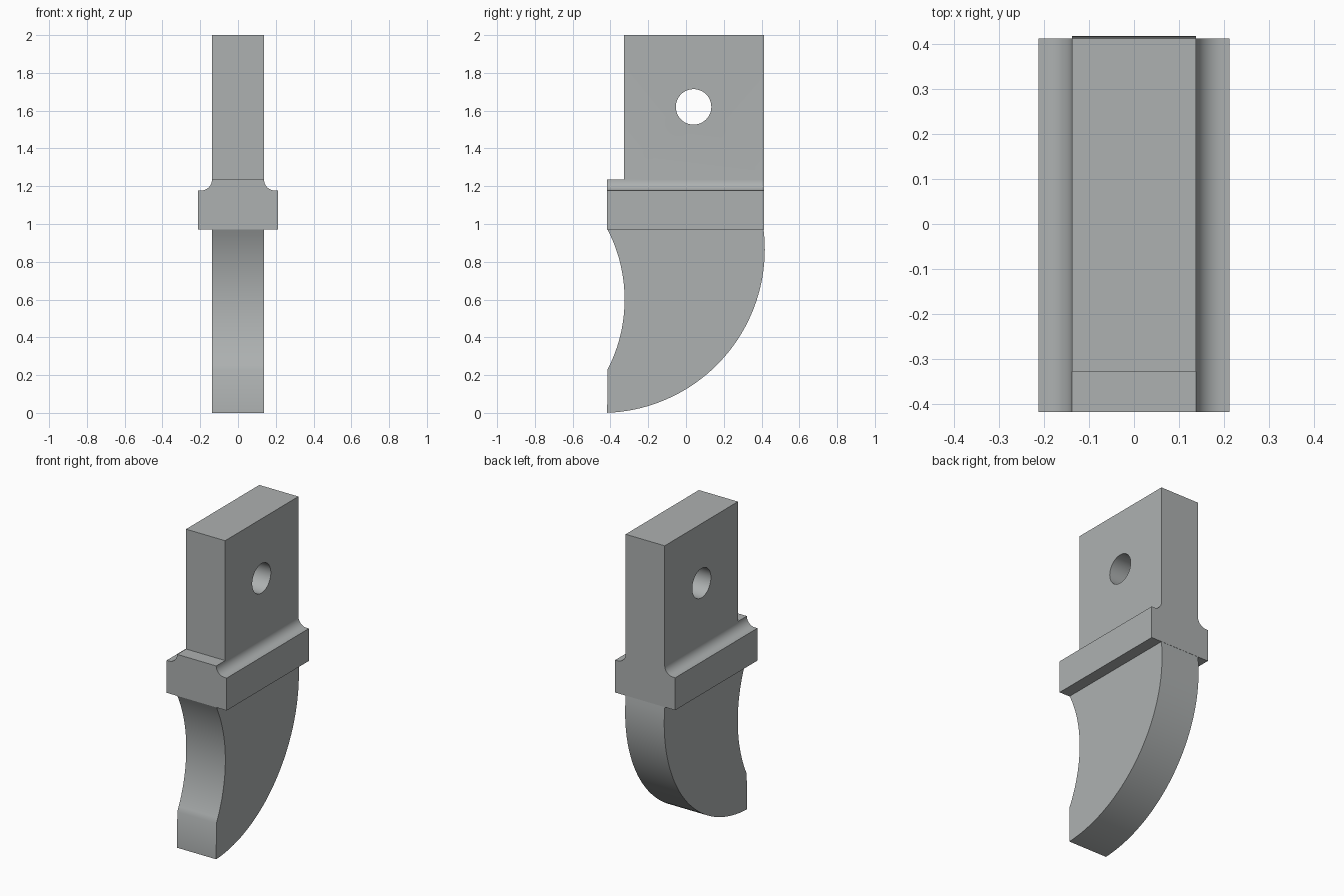
import bpy, bmesh, math
from mathutils import Vector

cube = bpy.data.objects.get("Cube")
if cube:
    bpy.data.objects.remove(cube, do_unlink=True)

steel = bpy.data.materials.new("grey steel")
steel.use_nodes = True
GREY = (0.42, 0.44, 0.44, 1)
steel.diffuse_color = GREY
steel.node_tree.nodes["Principled BSDF"].inputs["Base Color"].default_value = GREY

HALF = 0.138             # half thickness of shank and blade
COLLAR = 0.212           # half thickness of collar
FRONT, BACK = -0.417, 0.412
BOTTOM, LEDGE, TOP = 0.97, 1.235, 2.0


def arc(cu, cv, r, a0, a1, n):
    """Points on an arc, angles in degrees."""
    angles = [math.radians(a0 + (a1 - a0) * i / n) for i in range(n + 1)]
    return [(cu + r * math.cos(a), cv + r * math.sin(a)) for a in angles]


def extrude(name, profile, axis, lo, hi):
    """Prism from a profile in the plane across the given axis."""
    bm = bmesh.new()
    place = (lambda u, v: (lo, u, v)) if axis == "x" else (lambda u, v: (u, lo, v))
    face = bm.faces.new([bm.verts.new(place(u, v)) for u, v in profile])
    step = Vector((hi - lo, 0, 0)) if axis == "x" else Vector((0, hi - lo, 0))
    geom = bmesh.ops.extrude_face_region(bm, geom=[face])["geom"]
    bmesh.ops.translate(bm, vec=step, verts=[g for g in geom if isinstance(g, bmesh.types.BMVert)])
    bmesh.ops.recalc_face_normals(bm, faces=bm.faces)
    mesh = bpy.data.meshes.new(name)
    bm.to_mesh(mesh)
    bm.free()
    mesh.materials.append(steel)
    obj = bpy.data.objects.new(name, mesh)
    bpy.context.collection.objects.link(obj)
    return obj


def activate(obj):
    bpy.ops.object.select_all(action="DESELECT")
    obj.select_set(True)
    bpy.context.view_layer.objects.active = obj


def cut(obj, cutter):
    activate(obj)
    mod = obj.modifiers.new("cut", "BOOLEAN")
    mod.operation, mod.solver, mod.object = "DIFFERENCE", "EXACT", cutter
    bpy.ops.object.modifier_apply(modifier=mod.name)
    bpy.data.objects.remove(cutter, do_unlink=True)


# Shank and collar: one cross-section with a fillet on each side
fillet = arc(HALF + 0.058, LEDGE, 0.058, 180, 270, 12)
side = [(HALF, TOP)] + fillet + [(COLLAR, LEDGE - 0.058), (COLLAR, BOTTOM)]
section = side + [(-x, z) for x, z in reversed(side)]
shank = extrude("shank_and_collar", section, "y", FRONT, BACK)

# Step at the front of the shank, and the pin hole
step = [(FRONT - 0.1, LEDGE), (-0.327, LEDGE), (-0.327, TOP + 0.1), (FRONT - 0.1, TOP + 0.1)]
cut(shank, extrude("step_cutter", step, "x", -0.5, 0.5))
hole = arc(0.04, 1.62, 0.094, 0, 360, 48)[:-1]
cut(shank, extrude("hole_cutter", hole, "x", -0.5, 0.5))

# Blade: convex back edge and concave front edge
outline = arc(-0.449, 0.866, 0.866, -87.9, 6.9, 40)
outline += arc(-1.131, 0.6, 0.806, 27.4, -27.4, 24)
blade = extrude("blade", outline, "x", -HALF, HALF)

for part in (shank, blade):
    activate(part)
    bpy.ops.object.shade_smooth_by_angle(angle=math.radians(30))
